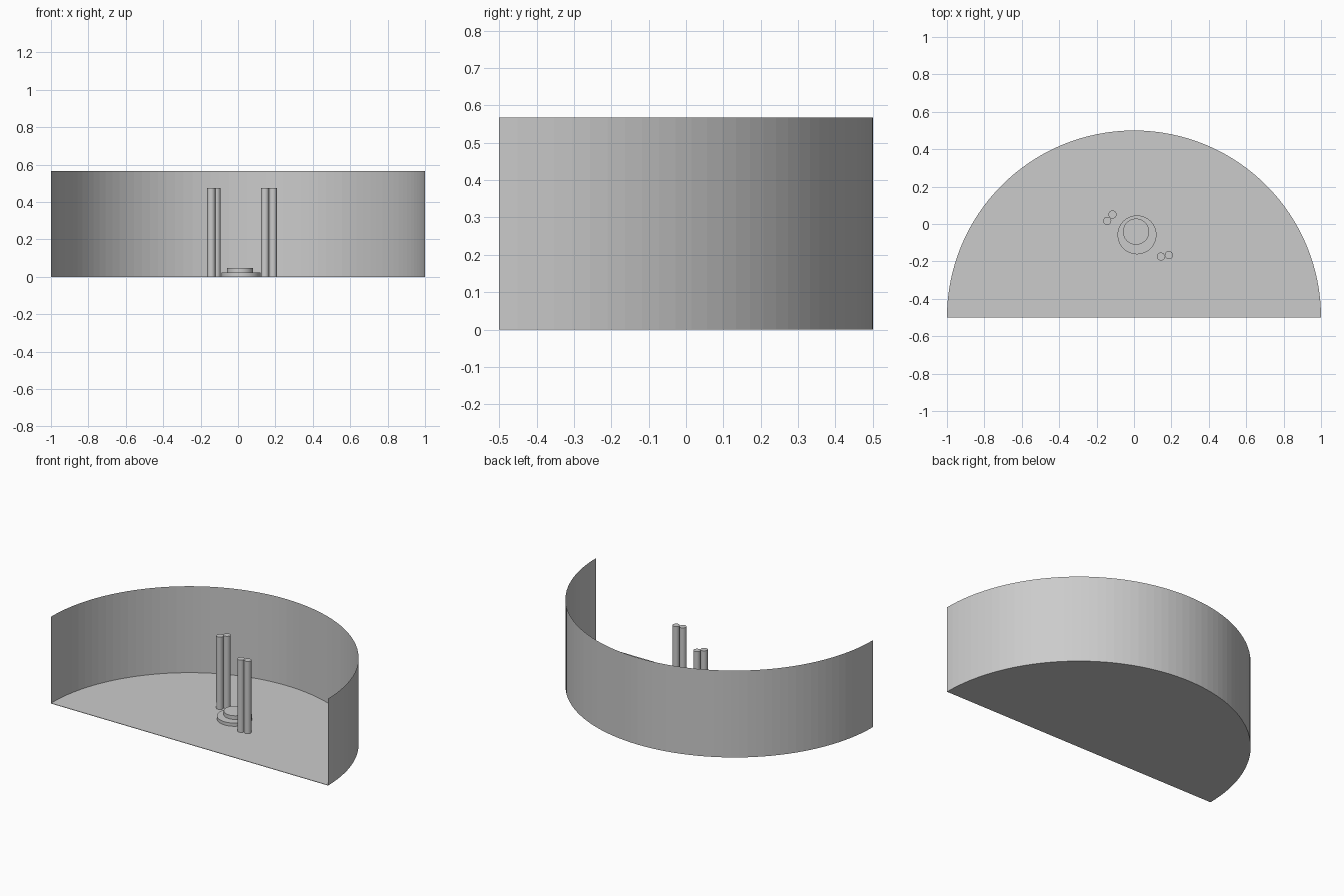
import bpy, bmesh, math

if "Cube" in bpy.data.objects:
    bpy.data.objects.remove(bpy.data.objects["Cube"])

grey = bpy.data.materials.new("plain grey")
grey.diffuse_color = (0.6, 0.6, 0.6, 1)
grey.use_nodes = True
grey.node_tree.nodes["Principled BSDF"].inputs["Base Color"].default_value = grey.diffuse_color

WALL_H = 0.567
SEG = 64


def finish(bm, name):
    mesh = bpy.data.meshes.new(name)
    bm.to_mesh(mesh)
    bm.free()
    mesh.materials.append(grey)
    ob = bpy.data.objects.new(name, mesh)
    bpy.context.collection.objects.link(ob)
    return ob


def cylinder(name, x, y, r, z0, z1, sides):
    bm = bmesh.new()
    bmesh.ops.create_cone(bm, cap_ends=True, segments=sides,
                          radius1=r, radius2=r, depth=z1 - z0)
    bmesh.ops.translate(bm, verts=bm.verts, vec=(x, y, (z0 + z1) / 2))
    for f in bm.faces:
        f.smooth = len(f.verts) == 4
    for e in bm.edges:
        e.smooth = e.calc_face_angle(0) < math.radians(40)
    return finish(bm, name)


# Half-circle outline, radius 1, straight side to the front
arc = [(math.cos(math.pi * i / SEG), math.sin(math.pi * i / SEG) - 0.5)
       for i in range(SEG + 1)]

# Thin floor slab
bm = bmesh.new()
face = bm.faces.new([bm.verts.new((x, y, 0)) for x, y in arc])
ext = bmesh.ops.extrude_face_region(bm, geom=[face], use_keep_orig=True)
top = [v for v in ext["geom"] if isinstance(v, bmesh.types.BMVert)]
bmesh.ops.translate(bm, verts=top, vec=(0, 0, 0.003))
bmesh.ops.recalc_face_normals(bm, faces=bm.faces)
finish(bm, "floor")

# Curved back wall, a single sheet open to the front
bm = bmesh.new()
low = [bm.verts.new((x, y, 0)) for x, y in arc]
high = [bm.verts.new((x, y, WALL_H)) for x, y in arc]
for i in range(SEG):
    bm.faces.new((low[i], low[i + 1], high[i + 1], high[i]))
finish(bm, "curved_wall")

# Two-step round platform
cylinder("platform_base", 0.016, -0.058, 0.104, 0.0, 0.024, 48)
cylinder("platform_step", 0.011, -0.041, 0.07, 0.024, 0.048, 48)

# Two pairs of posts
posts = [(-0.115, 0.051), (-0.143, 0.017), (0.144, -0.174), (0.187, -0.166)]
for i, (x, y) in enumerate(posts):
    cylinder(f"post_{i + 1}", x, y, 0.0215, 0.0, 0.475, 24)
